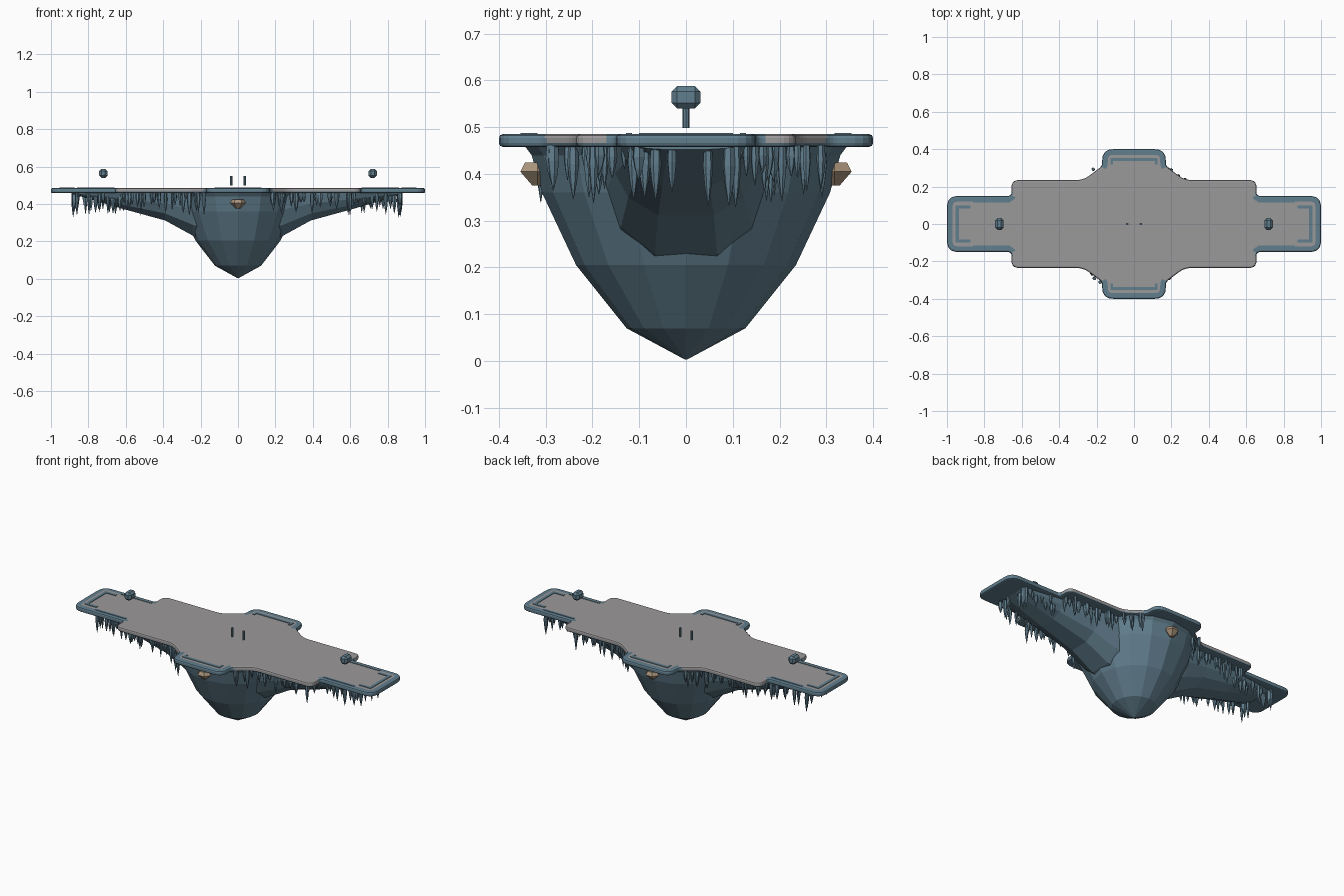
import bpy, bmesh, math, random
from mathutils import Vector, Matrix

random.seed(7)
if "Cube" in bpy.data.objects:
    bpy.data.objects.remove(bpy.data.objects["Cube"], do_unlink=True)


def material(name, rgb):
    m = bpy.data.materials.new(name)
    m.use_nodes = True
    m.diffuse_color = (*rgb, 1)
    m.node_tree.nodes["Principled BSDF"].inputs["Base Color"].default_value = (*rgb, 1)
    return m


blue = material("slate blue rock", (0.12, 0.21, 0.27))
grey = material("grey paving", (0.33, 0.32, 0.32))
tan = material("warm tan stone", (0.42, 0.31, 0.21))


def finish(bm, name, *mats):
    bmesh.ops.recalc_face_normals(bm, faces=bm.faces)
    mesh = bpy.data.meshes.new(name)
    bm.to_mesh(mesh)
    bm.free()
    for m in mats:
        mesh.materials.append(m)
    ob = bpy.data.objects.new(name, mesh)
    bpy.context.collection.objects.link(ob)
    return ob


def loft(bm, rings, cap=True):
    """Skin a list of equally long closed rings of points."""
    rows = [[bm.verts.new(p) for p in ring] for ring in rings]
    n = len(rows[0])
    for a, b in zip(rows, rows[1:]):
        for i in range(n):
            j = (i + 1) % n
            bm.faces.new((a[i], a[j], b[j], b[i]))
    if cap:
        bm.faces.new(rows[0])
        bm.faces.new(rows[-1])


def circle(r, z, n, cx=0, cy=0, sx=1, turn=0):
    return [(cx + sx * r * math.cos(2 * math.pi * i / n + turn),
             cy + r * math.sin(2 * math.pi * i / n + turn), z) for i in range(n)]


def box(bm, cx, cy, cz, dx, dy, dz):
    bmesh.ops.create_cube(bm, size=1, matrix=Matrix.Translation((cx, cy, cz))
                          @ Matrix.Diagonal((dx, dy, dz, 1)))


# Platform outline: one quarter (x, y, corner radius), mirrored round
quarter = [(1, .15, .06), (.655, .15, .02), (.655, .235, .04),
           (.27, .235, .04), (.17, .31, .02), (.17, .4, .06)]
corners = quarter + [(-x, y, r) for x, y, r in reversed(quarter)]
corners += [(-x, -y, r) for x, y, r in corners]
outline = []
for i, (x, y, r) in enumerate(corners):
    p = Vector((x, y, 0))
    q = Vector((*corners[i - 1][:2], 0))
    s = Vector((*corners[(i + 1) % len(corners)][:2], 0))
    a, b = p + (q - p).normalized() * r, p + (s - p).normalized() * r
    for k in range(6):
        t = k / 5
        outline.append(a * (1 - t) ** 2 + p * 2 * t * (1 - t) + b * t * t)

# Platform slab with rounded edge, paved top and blue rims on the four pads
bm = bmesh.new()
TOP, LOW = .485, .458
face = bm.faces.new([bm.verts.new((p.x, p.y, LOW)) for p in outline])
ext = bmesh.ops.extrude_face_region(bm, geom=[face])
for v in ext["geom"]:
    if isinstance(v, bmesh.types.BMVert):
        v.co.z = TOP
edges = [e for e in bm.edges if abs(e.verts[0].co.z - e.verts[1].co.z) < .001]
bmesh.ops.bevel(bm, geom=edges, offset=.008, segments=2, profile=.5, affect='EDGES')
bmesh.ops.recalc_face_normals(bm, faces=bm.faces)
top = max(bm.faces, key=lambda f: f.calc_center_median().z * 10 + f.calc_area())
bmesh.ops.inset_region(bm, faces=[top], thickness=.022)
for f in bm.faces:
    c = f.calc_center_median()
    pad = abs(c.x) > .645 and abs(c.y) < .17 or abs(c.y) > .3
    if f is top or len(f.verts) > 20:
        f.material_index = 1 if c.z > .47 else 0
    else:
        f.material_index = 1 if not pad and c.z > LOW + .006 else 0
finish(bm, "platform", blue, grey)

# Thin bracket-shaped inlays on each pad
bm = bmesh.new()
for s in (-1, 1):
    box(bm, s * .945, 0, TOP, .018, .2, .006)
    box(bm, 0, s * .345, TOP, .25, .018, .006)
    for t in (-1, 1):
        box(bm, s * .91, t * .092, TOP, .07, .016, .006)
        box(bm, t * .118, s * .333, TOP, .014, .03, .006)
        box(bm, s * .76, t * .122, TOP, .2, .012, .005)
finish(bm, "pad_inlays", blue)

# Faceted rock hull under the centre
bm = bmesh.new()
profile = [(.002, .003), (.127, .07), (.235, .205), (.308, .36), (.33, .44), (.345, .46)]
loft(bm, [circle(r, z, 16, sx=.97) for r, z in profile])
finish(bm, "rock_hull", blue)

# Tapering rock arm beneath each wing: (x, half width, bottom height)
half = [(1, 0), (.92, .4), (.75, .75), (.36, 1)]
section = half + [(-y, d) for y, d in reversed(half)]
stations = [(.12, .2, .19), (.24, .185, .23), (.39, .165, .312), (.62, .14, .375), (.88, .11, .452)]
for side, s in (("left", 1), ("right", -1)):
    bm = bmesh.new()
    loft(bm, [[(s * x, w * y, .462 - (.462 - zb) * d) for y, d in section]
              for x, w, zb in stations])
    finish(bm, side + "_rock_arm", blue)

# Icicle-like stone spikes hanging around the rim
bm = bmesh.new()
path = [Vector(p) for p in ((.87, .05), (.87, .11), (.63, .12), (.6, .19),
                            (.3, .2), (.24, .24), (.18, .31))]
for sx in (-1, 1):
    for sy in (-1, 1):
        for a, b in zip(path, path[1:]):
            n = max(2, round((b - a).length / .024))
            for k in range(n):
                p = a.lerp(b, (k + random.random() * .8) / n)
                x = sx * (p.x + random.uniform(-.012, .012))
                y = sy * (p.y + random.uniform(-.025, .015))
                length = random.uniform(.05, .125)
                if p.x > .86:
                    length = random.uniform(.1, .135)
                r = random.uniform(.008, .014)
                turn = random.random()
                loft(bm, [circle(r * f, .462 - length * d, 6, x, y, turn=turn)
                          for f, d in ((.8, 0), (1, .35), (.65, .68), (.06, 1))])
finish(bm, "hanging_spikes", blue)

# Small tan stones below the front and back pads
bm = bmesh.new()
for s in (-1, 1):
    loft(bm, [circle(r, z, 6, 0, s * .318) for r, z in ((.012, .375), (.042, .405), (.03, .425))])
finish(bm, "tan_stones", tan)

# Chamfered floating blocks over the wings
for side, s in (("left", 1), ("right", -1)):
    bm = bmesh.new()
    box(bm, s * .72, 0, .564, .044, .062, .048)
    bmesh.ops.bevel(bm, geom=bm.edges[:], offset=.012, segments=1, affect='EDGES')
    finish(bm, side + "_floating_block", blue)

    # Slim post near the centre
    bm = bmesh.new()
    loft(bm, [circle(.007, z, 8, s * .037) for z in (.498, .55)])
    finish(bm, side + "_post", blue)
